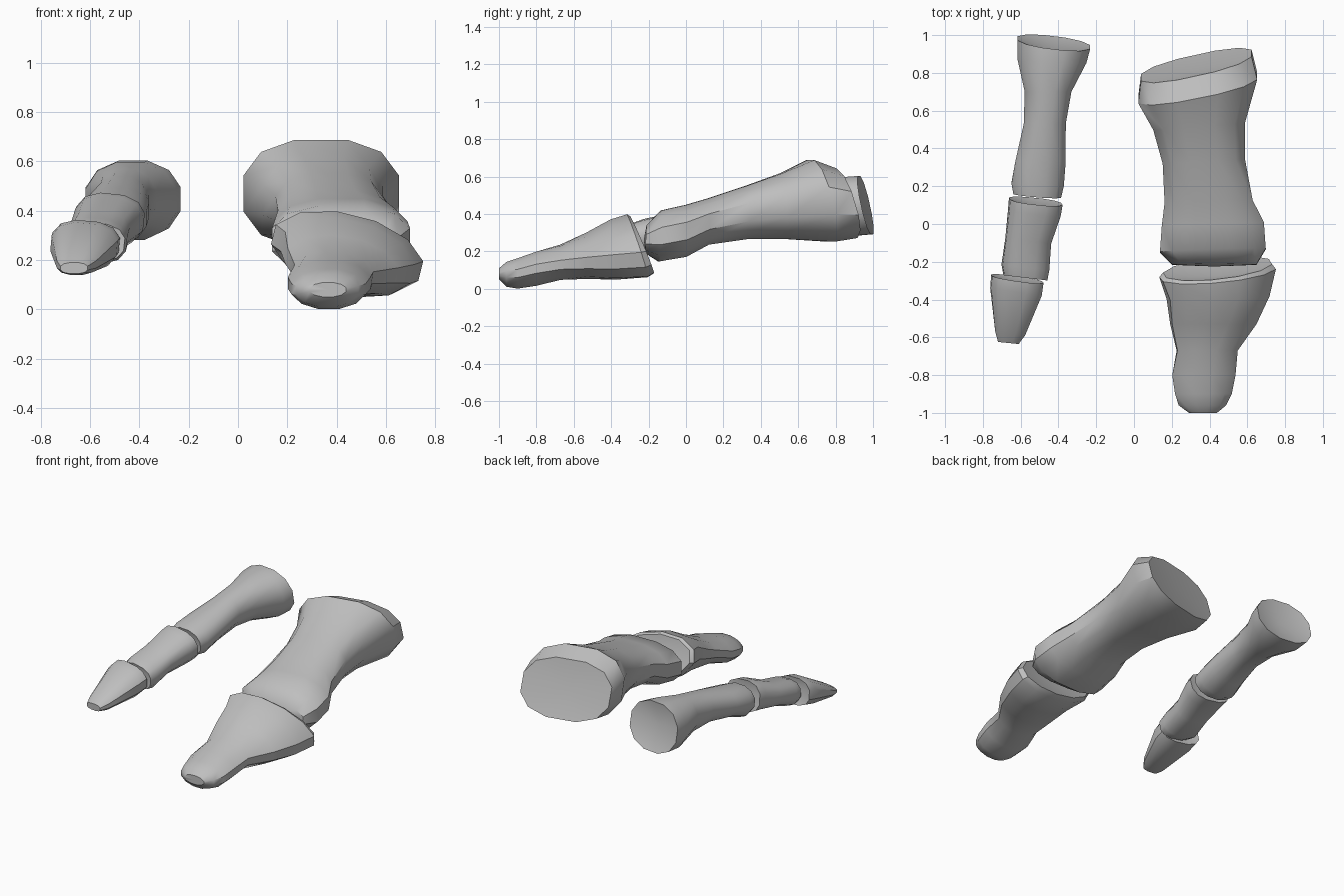
import bpy, bmesh, math

bone = bpy.data.materials.new("bone grey")
bone.diffuse_color = (0.52, 0.52, 0.52, 1)
SIDES = 12


def make_bone(name, rings, square=0.8, front_dish=0.0, back_dish=0.0):
    """Loft rounded sections, each ring: y, x min, x max, z min, z max, tilt, skew, roll."""
    bm = bmesh.new()
    loops = []
    for y, x0, x1, z0, z1, tilt, skew, roll in rings:
        cx, cz = (x0 + x1) / 2, (z0 + z1) / 2
        rx, rz, r = (x1 - x0) / 2, (z1 - z0) / 2, math.radians(roll)
        loop = []
        for i in range(SIDES):
            a = math.tau * (i + 0.5) / SIDES
            c, s = math.cos(a), math.sin(a)
            u = rx * math.copysign(abs(c) ** square, c) * 1.02
            v = rz * math.copysign(abs(s) ** square, s) * 1.02
            dx = u * math.cos(r) - v * math.sin(r)
            dz = u * math.sin(r) + v * math.cos(r)
            loop.append(bm.verts.new((cx + dx, y + tilt * dz + skew * dx, cz + dz)))
        loops.append(loop)
    for a, b in zip(loops, loops[1:]):
        for i in range(SIDES):
            j = (i + 1) % SIDES
            bm.faces.new((a[i], a[j], b[j], b[i]))
    # joint surfaces: fans to a centre that is pushed in or out along y
    for loop, dy in ((loops[0], front_dish), (loops[-1], back_dish)):
        c = [sum(v.co[k] for v in loop) / SIDES for k in range(3)]
        mid = bm.verts.new((c[0], c[1] + dy, c[2]))
        for i in range(SIDES):
            bm.faces.new((loop[i], loop[(i + 1) % SIDES], mid))
    bmesh.ops.recalc_face_normals(bm, faces=bm.faces)
    mesh = bpy.data.meshes.new(name)
    bm.to_mesh(mesh)
    bm.free()
    mesh.materials.append(bone)
    ob = bpy.data.objects.new(name, mesh)
    bpy.context.collection.objects.link(ob)
    bpy.ops.object.select_all(action='DESELECT')
    ob.select_set(True)
    bpy.context.view_layer.objects.active = ob
    bpy.ops.object.shade_smooth_by_angle(angle=math.radians(38))


# big toe, bone nearest the foot
make_bone("big_toe_proximal_bone", [
    (-0.215, 0.20, 0.65, 0.19, 0.34, 0.05, 0.00, 0),
    (-0.14, 0.135, 0.70, 0.145, 0.42, 0.05, 0.03, 0),
    (0.00, 0.145, 0.69, 0.17, 0.45, 0.00, 0.03, 0),
    (0.12, 0.16, 0.63, 0.235, 0.485, 0.00, 0.03, 0),
    (0.33, 0.15, 0.59, 0.265, 0.555, 0.00, 0.05, 0),
    (0.52, 0.10, 0.59, 0.265, 0.62, -0.05, 0.08, 0),
    (0.72, 0.02, 0.655, 0.25, 0.69, -0.25, 0.20, 0),
    (0.84, 0.035, 0.625, 0.27, 0.645, -0.30, 0.22, 0),
], 0.82, -0.01, -0.02)

# big toe, end bone with a wide rolled base and a rounded tuft
make_bone("big_toe_end_bone", [
    (-1.00, 0.29, 0.44, 0.05, 0.11, 0.0, 0.0, 0),
    (-0.96, 0.235, 0.49, 0.01, 0.145, 0.0, 0.0, 0),
    (-0.90, 0.215, 0.52, 0.0, 0.165, 0.0, 0.0, 0),
    (-0.80, 0.20, 0.54, 0.015, 0.20, 0.0, 0.0, 0),
    (-0.67, 0.225, 0.55, 0.05, 0.235, 0.0, 0.0, -5),
    (-0.53, 0.19, 0.65, 0.06, 0.295, 0.0, 0.0, -10),
    (-0.39, 0.17, 0.72, 0.06, 0.36, -0.08, 0.02, -14),
    (-0.26, 0.13, 0.755, 0.075, 0.385, -0.32, 0.03, -14),
    (-0.235, 0.15, 0.735, 0.095, 0.375, -0.40, 0.03, -14),
], 1.0, 0.0, -0.04)

# second toe, bone nearest the foot
make_bone("second_toe_proximal_bone", [
    (0.15, -0.64, -0.385, 0.275, 0.455, -0.1, -0.08, 0),
    (0.21, -0.65, -0.37, 0.265, 0.47, -0.1, -0.05, 0),
    (0.33, -0.63, -0.36, 0.305, 0.495, 0.0, 0.0, 0),
    (0.53, -0.585, -0.36, 0.33, 0.54, 0.0, 0.0, 0),
    (0.70, -0.58, -0.33, 0.32, 0.57, 0.0, 0.0, 0),
    (0.87, -0.62, -0.25, 0.28, 0.60, -0.1, -0.07, 0),
    (0.96, -0.62, -0.23, 0.29, 0.605, -0.22, -0.12, 0),
], 0.9, 0.02, -0.05)

# second toe, middle bone
make_bone("second_toe_middle_bone", [
    (-0.285, -0.69, -0.46, 0.20, 0.35, 0.0, -0.12, -6),
    (-0.23, -0.70, -0.45, 0.19, 0.37, 0.0, -0.12, -6),
    (-0.09, -0.68, -0.44, 0.235, 0.40, 0.0, -0.12, -6),
    (0.06, -0.665, -0.39, 0.26, 0.46, -0.1, -0.12, -6),
    (0.12, -0.66, -0.38, 0.27, 0.47, -0.18, -0.12, -6),
], 0.8, 0.02, -0.03)

# second toe, end bone
make_bone("second_toe_end_bone", [
    (-0.63, -0.72, -0.61, 0.145, 0.19, 0.0, -0.1, 0),
    (-0.58, -0.735, -0.575, 0.14, 0.225, 0.0, -0.1, 0),
    (-0.36, -0.76, -0.49, 0.165, 0.35, 0.0, -0.15, -5),
    (-0.29, -0.755, -0.48, 0.185, 0.36, -0.15, -0.15, -5),
], 0.8, 0.0, -0.03)
